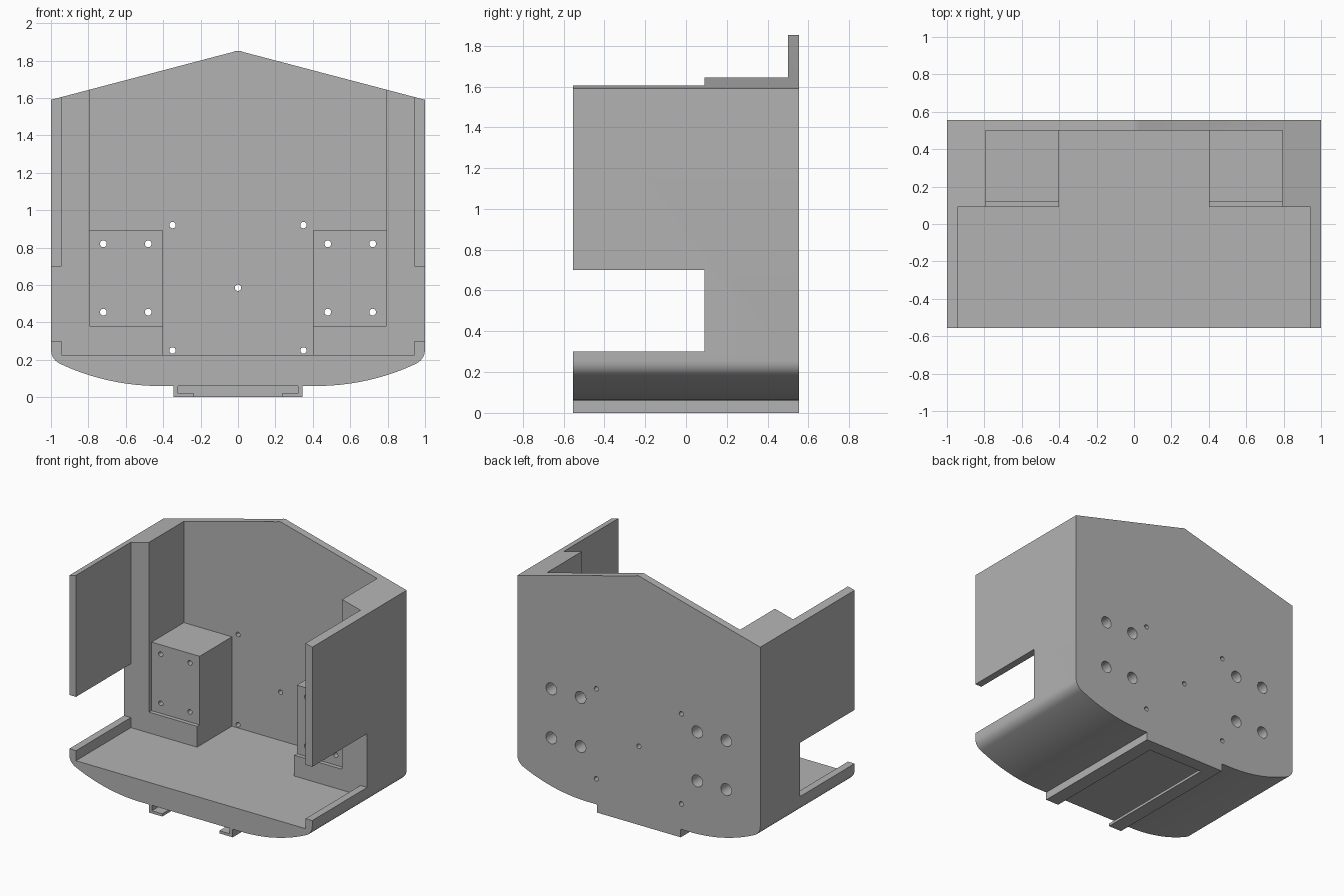
import bpy, bmesh, math

if "Cube" in bpy.data.objects:
    bpy.data.objects.remove(bpy.data.objects["Cube"])

plastic = bpy.data.materials.new("plain grey")
plastic.diffuse_color = (0.45, 0.45, 0.45, 1)
plastic.use_nodes = True
plastic.node_tree.nodes["Principled BSDF"].inputs["Base Color"].default_value = plastic.diffuse_color

BACK, FRONT = 0.555, -0.555


def prism(name, outline, y0, y1):
    """Extrude an x-z outline from y0 to y1."""
    bm = bmesh.new()
    face = bm.faces.new([bm.verts.new((x, y0, z)) for x, z in outline])
    ext = bmesh.ops.extrude_face_region(bm, geom=[face])
    moved = [g for g in ext["geom"] if isinstance(g, bmesh.types.BMVert)]
    bmesh.ops.translate(bm, verts=moved, vec=(0, y1 - y0, 0))
    bmesh.ops.recalc_face_normals(bm, faces=bm.faces)
    mesh = bpy.data.meshes.new(name)
    bm.to_mesh(mesh)
    bm.free()
    ob = bpy.data.objects.new(name, mesh)
    bpy.context.collection.objects.link(ob)
    mesh.materials.append(plastic)
    return ob


def cut(target, outline, y0, y1):
    """Subtract an extruded outline and discard the cutter."""
    cutter = prism("cutter", outline, y0, y1)
    mod = target.modifiers.new("cut", 'BOOLEAN')
    mod.operation, mod.solver, mod.object = 'DIFFERENCE', 'EXACT', cutter
    bpy.context.view_layer.objects.active = target
    bpy.ops.object.modifier_apply(modifier=mod.name)
    bpy.data.objects.remove(cutter)


def box(x0, x1, z0, z1):
    return [(x0, z0), (x1, z0), (x1, z1), (x0, z1)]


def disc(x, z, r, n=24):
    return [(x + r * math.cos(2 * math.pi * i / n),
             z + r * math.sin(2 * math.pi * i / n)) for i in range(n)]


# Housing outline: rail, bowed underside, rounded corner, wall, gable
R = 1.25
half = [(0.345, 0.0), (0.345, 0.06)]
for i in range(13):
    x = 0.42 + 0.525 * i / 12
    half.append((x, 0.06 + R - math.sqrt(R * R - (x - 0.42) ** 2)))
for i in range(1, 9):  # rounded lower corner
    t = i / 8
    half.append(((1 - t) ** 2 * 0.945 + 2 * t * (1 - t) * 0.998 + t * t,
                 (1 - t) ** 2 * 0.1755 + 2 * t * (1 - t) * 0.199 + t * t * 0.255))
half += [(1, 1.59), (0.03, 1.845), (0.012, 1.852)]
outline = half + [(-x, z) for x, z in reversed(half)]
housing = prism("housing", outline, FRONT, BACK)

# Front bay between the thin side walls
cut(housing, box(-0.945, 0.945, 0.225, 2.5), -1, 0.09)
# Side openings
cut(housing, box(-1.5, 1.5, 0.30, 0.70), -1, 0.09)
# Rear bay between the mounting blocks, and the space above them
cut(housing, box(-0.40, 0.40, 0.225, 2.5), 0.0, 0.50)
cut(housing, box(-0.795, 0.795, 0.89, 2.5), 0.0, 0.50)

for s in (-1, 1):
    # Recessed face of the mounting block above its ledge
    cut(housing, box(*sorted((s * 0.39, s * 0.795)), 0.38, 0.90), 0.0, 0.12)
    # Block screw holes, widened from the back
    for x in (0.48, 0.72):
        for z in (0.455, 0.82):
            cut(housing, disc(s * x, z, 0.018), 0.0, 0.4)
            cut(housing, disc(s * x, z, 0.044), 0.2, 1)
    # Back plate holes
    for z in (0.25, 0.92):
        cut(housing, disc(s * 0.35, z, 0.017), 0.4, 1)
cut(housing, disc(0, 0.585, 0.017), 0.4, 1)

# T-shaped slot in the bottom rail, closed at the back
cut(housing, box(-0.32, 0.32, 0.02, 0.06), -1, 0.455)
cut(housing, box(-0.235, 0.235, -0.5, 0.03), -1, 0.455)

# Smooth the curved underside and holes, keep hard edges
bpy.ops.object.select_all(action='DESELECT')
housing.select_set(True)
bpy.context.view_layer.objects.active = housing
bpy.ops.object.shade_smooth_by_angle(angle=math.radians(25))
